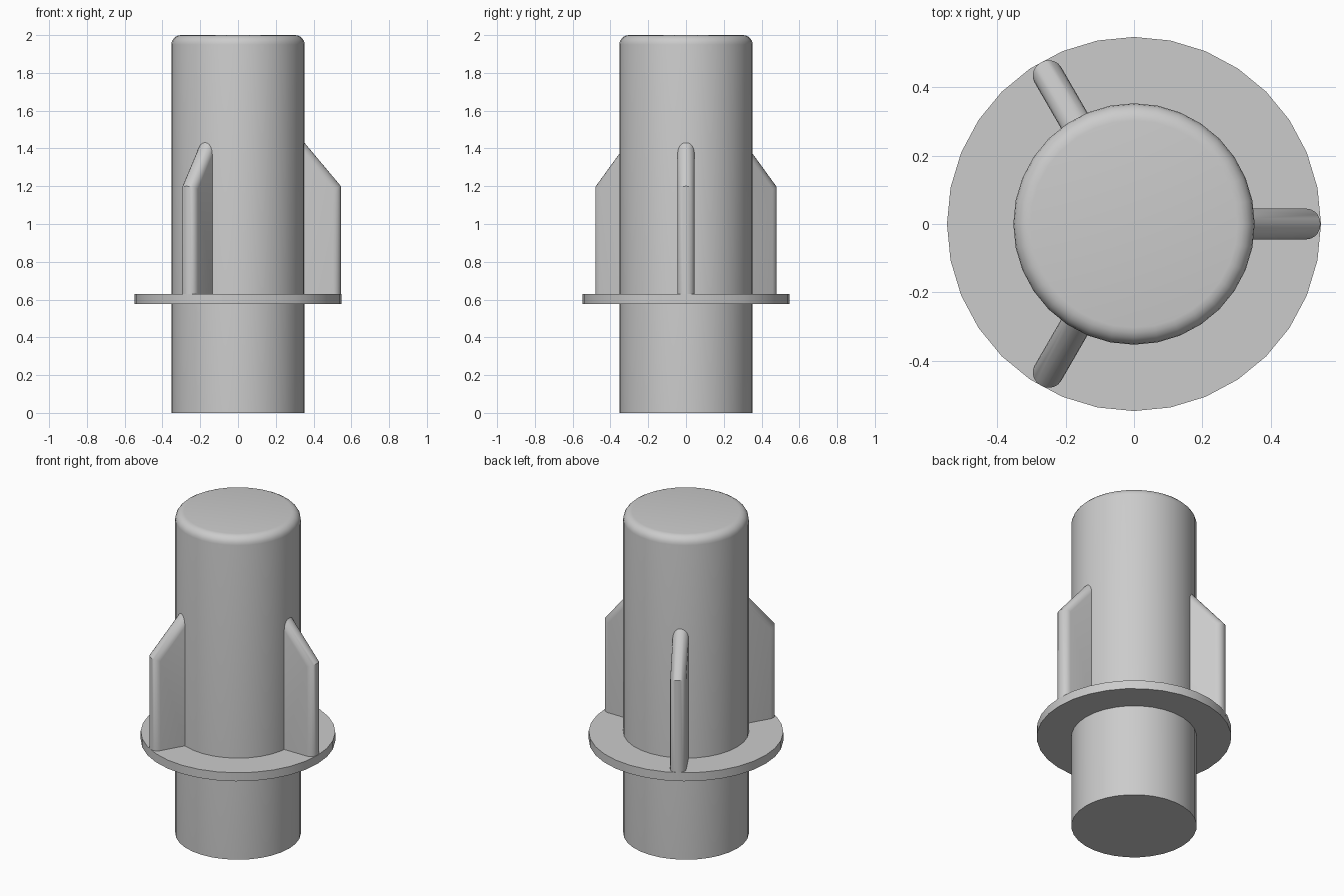
import bpy, bmesh, math
from mathutils import Matrix

cube = bpy.data.objects.get("Cube")
if cube:
    bpy.data.objects.remove(cube, do_unlink=True)

grey = bpy.data.materials.new("plain_grey")
grey.use_nodes = True
COLOUR = (0.6, 0.6, 0.6, 1)
grey.diffuse_color = COLOUR
grey.node_tree.nodes["Principled BSDF"].inputs["Base Color"].default_value = COLOUR


def finish(name, bm, angle=35):
    bmesh.ops.recalc_face_normals(bm, faces=bm.faces)
    mesh = bpy.data.meshes.new(name)
    bm.to_mesh(mesh)
    bm.free()
    mesh.materials.append(grey)
    obj = bpy.data.objects.new(name, mesh)
    bpy.context.collection.objects.link(obj)
    bpy.ops.object.select_all(action='DESELECT')
    obj.select_set(True)
    bpy.context.view_layer.objects.active = obj
    bpy.ops.object.shade_smooth_by_angle(angle=math.radians(angle))
    return obj


def cylinder(radius, bottom, top, sides):
    bm = bmesh.new()
    bmesh.ops.create_cone(bm, cap_ends=True, segments=sides, radius1=radius, radius2=radius,
                          depth=top - bottom, matrix=Matrix.Translation((0, 0, (top + bottom) / 2)))
    return bm


# Main body with a rounded top rim
bm = cylinder(0.353, 0, 2, 32)
rim = [e for e in bm.edges if all(v.co.z > 1.99 for v in e.verts)]
bmesh.ops.bevel(bm, geom=rim, offset=0.05, segments=5, profile=0.5, affect='EDGES')
finish("body", bm)

# Thin collar
finish("collar", cylinder(0.547, 0.577, 0.63, 32))

# Three fins with rounded outer and sloping edges
OUTER, HALF = 0.545, 0.045
PROFILE = [(0.25, 0.61), (OUTER, 0.61), (OUTER, 1.2), (0.352, 1.43), (0.25, 1.552)]
for i in range(3):
    bm = bmesh.new()
    face = bm.faces.new([bm.verts.new((x, -HALF, z)) for x, z in PROFILE])
    side = bmesh.ops.extrude_face_region(bm, geom=[face])["geom"]
    for v in side:
        if isinstance(v, bmesh.types.BMVert):
            v.co.y = HALF
    bmesh.ops.recalc_face_normals(bm, faces=bm.faces)
    # Round the long edges that lie on the outer face and the slope
    edges = [e for e in bm.edges
             if abs(e.verts[0].co.y - e.verts[1].co.y) < 0.01
             and max(v.co.z for v in e.verts) > 1 and min(v.co.x for v in e.verts) > 0.24
             and max(v.co.x for v in e.verts) > 0.3]
    bmesh.ops.bevel(bm, geom=edges, offset=0.042, segments=5, profile=0.5, affect='EDGES')
    # Trim the hidden tip inside the body
    bmesh.ops.bisect_plane(bm, geom=bm.verts[:] + bm.edges[:] + bm.faces[:],
                           plane_co=(0.34, 0, 0), plane_no=(-1, 0, 0), clear_outer=True)
    bmesh.ops.transform(bm, matrix=Matrix.Rotation(i * math.tau / 3, 4, 'Z'), verts=bm.verts)
    finish("fin_%d" % (i + 1), bm)
